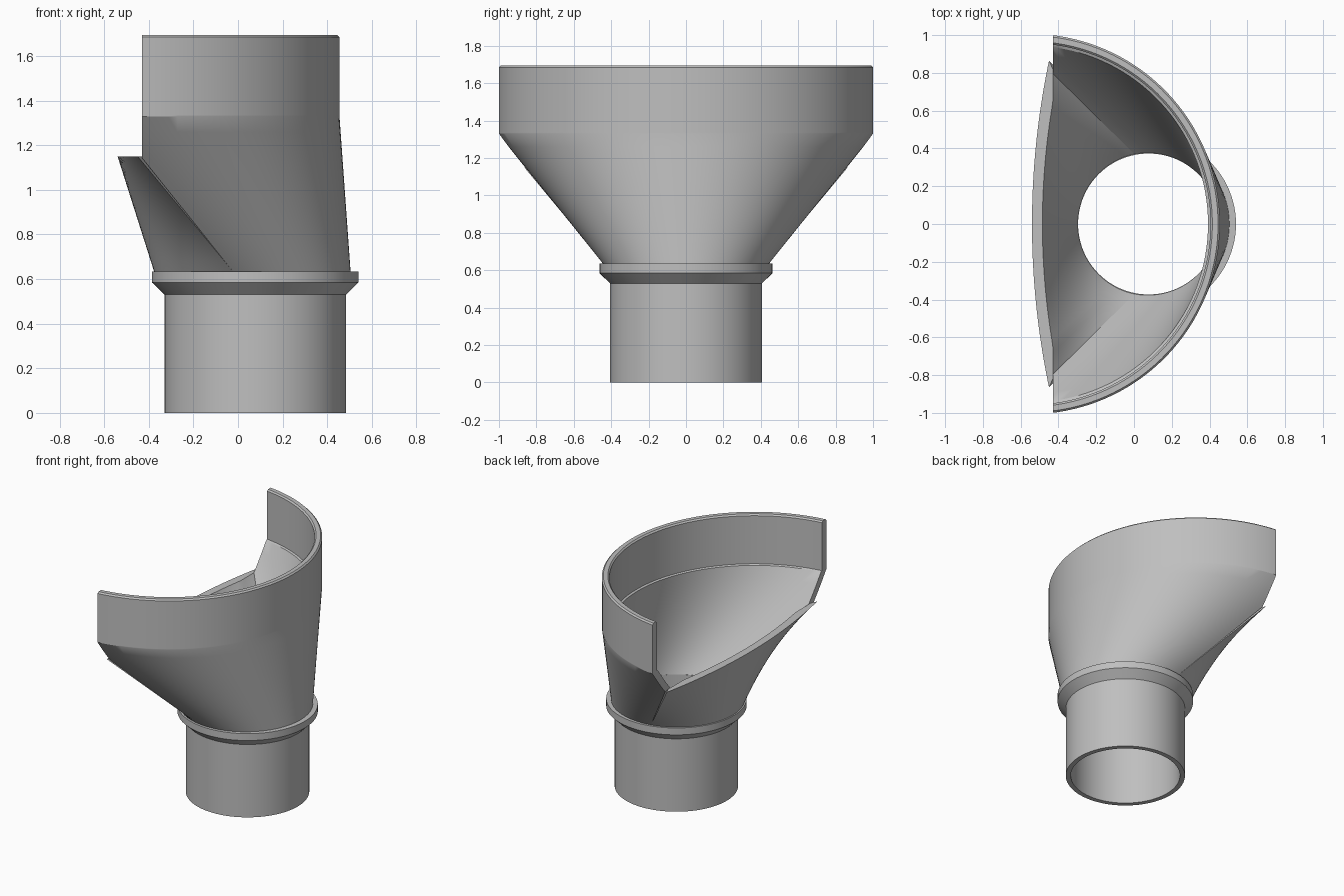
import bpy, bmesh, math
from math import sin, cos, radians

if "Cube" in bpy.data.objects:
    bpy.data.objects.remove(bpy.data.objects["Cube"])

grey = bpy.data.materials.new("grey plastic")
grey.diffuse_color = (0.52, 0.52, 0.52, 1)
grey.use_nodes = True
grey.node_tree.nodes["Principled BSDF"].inputs["Base Color"].default_value = grey.diffuse_color

PIPE_X = 0.077      # pipe axis
ARC_X = -0.552      # centre of the large curved wall
CUT_X = -0.43       # plane where the wall ends
Z_BASE, Z_LIP, Z_WALL, Z_TOP = 0.63, 1.15, 1.33, 1.695
SEAM = 101          # angle of the seam between front and back sheets


def finish(name, bm):
    bmesh.ops.remove_doubles(bm, verts=bm.verts, dist=1e-5)
    bmesh.ops.recalc_face_normals(bm, faces=bm.faces)
    me = bpy.data.meshes.new(name)
    bm.to_mesh(me)
    bm.free()
    me.materials.append(grey)
    ob = bpy.data.objects.new(name, me)
    bpy.context.collection.objects.link(ob)
    bpy.ops.object.select_all(action='DESELECT')
    ob.select_set(True)
    bpy.context.view_layer.objects.active = ob
    bpy.ops.object.shade_smooth_by_angle(angle=radians(30))
    return ob


def arc(cx, r, z, half_angle, n=72):
    """Arc facing +x, spanning plus and minus half_angle degrees."""
    pts = []
    for i in range(n + 1):
        a = radians(half_angle) * (2 * i / n - 1)
        pts.append((cx + r * cos(a), r * sin(a), z))
    return pts


def ruled(a, b, steps=10):
    """Rows blending straight from curve a to curve b."""
    return [[tuple(p + (q - p) * k / steps for p, q in zip(u, v))
             for u, v in zip(a, b)] for k in range(steps + 1)]


def shell(outer, inner):
    """Thick sheet from matching outer and inner rows, open at the bottom."""
    bm = bmesh.new()
    rows = [[bm.verts.new(p) for p in r] for r in outer + inner[::-1]]
    for a, b in zip(rows, rows[1:]):
        for i in range(len(a) - 1):
            bm.faces.new((a[i], a[i + 1], b[i + 1], b[i]))
    # close both side ends
    n = len(rows)
    for k in range(n // 2 - 1):
        for e in (0, -1):
            bm.faces.new((rows[k][e], rows[k + 1][e], rows[n - 2 - k][e], rows[n - 1 - k][e]))
    return bm


# pipe with its flange, turned around the pipe axis
profile = [(0.407, 0), (0.407, 0.53), (0.463, 0.585), (0.463, 0.635), (0.373, 0.635), (0.373, 0)]
bm = bmesh.new()
N = 96
rings = [[bm.verts.new((PIPE_X + r * cos(2 * math.pi * i / N), r * sin(2 * math.pi * i / N), z))
          for i in range(N)] for r, z in profile]
for a, b in zip(rings, rings[1:] + rings[:1]):
    for i in range(N):
        j = (i + 1) % N
        bm.faces.new((a[i], a[j], b[j], b[i]))
finish("flanged_pipe", bm)

# front funnel sheet that rises into the tall curved wall
TOP = 91.6
outer = ruled(arc(0.065, 0.44, Z_BASE, SEAM), arc(ARC_X, 1.007, Z_WALL, TOP))
outer += [arc(ARC_X, 1.007, Z_WALL + 0.006, TOP),
          arc(ARC_X, 1.007, Z_TOP - 0.01, TOP), arc(ARC_X, 0.997, Z_TOP, TOP)]
inner = ruled(arc(PIPE_X, 0.373, Z_BASE, SEAM), arc(ARC_X, 0.944, Z_WALL, TOP))
inner += [arc(ARC_X, 0.957, Z_WALL + 0.006, TOP),
          arc(ARC_X, 0.957, Z_TOP - 0.01, TOP), arc(ARC_X, 0.967, Z_TOP, TOP)]
bm = shell(outer, inner)
cut = bmesh.ops.bisect_plane(bm, geom=bm.verts[:] + bm.edges[:] + bm.faces[:],
                             plane_co=(CUT_X, 0, 0), plane_no=(-1, 0, 0), clear_outer=True)
edges = [g for g in cut["geom_cut"] if isinstance(g, bmesh.types.BMEdge)]
bmesh.ops.edgeloop_fill(bm, edges=edges)
finish("front_funnel_wall", bm)


def back_base(cx, r, n=48):
    pts = []
    for i in range(n + 1):
        a = radians(180 - (2 * i / n - 1) * (180 - SEAM))
        pts.append((cx + r * cos(a), r * sin(a), Z_BASE))
    return pts


def back_lip(x0, half, limit, n=48):
    pts = []
    for i in range(n + 1):
        t = 2 * i / n - 1
        pts.append((min(limit, x0 + 0.09 * t * t), half * t, Z_LIP))
    return pts


# back funnel sheet with a flat lip
bm = shell(ruled(back_base(0.065, 0.44), back_lip(-0.54, 0.865, 0)),
           ruled(back_base(PIPE_X, 0.373), back_lip(-0.485, 0.82, CUT_X)))
finish("back_funnel_lip", bm)
